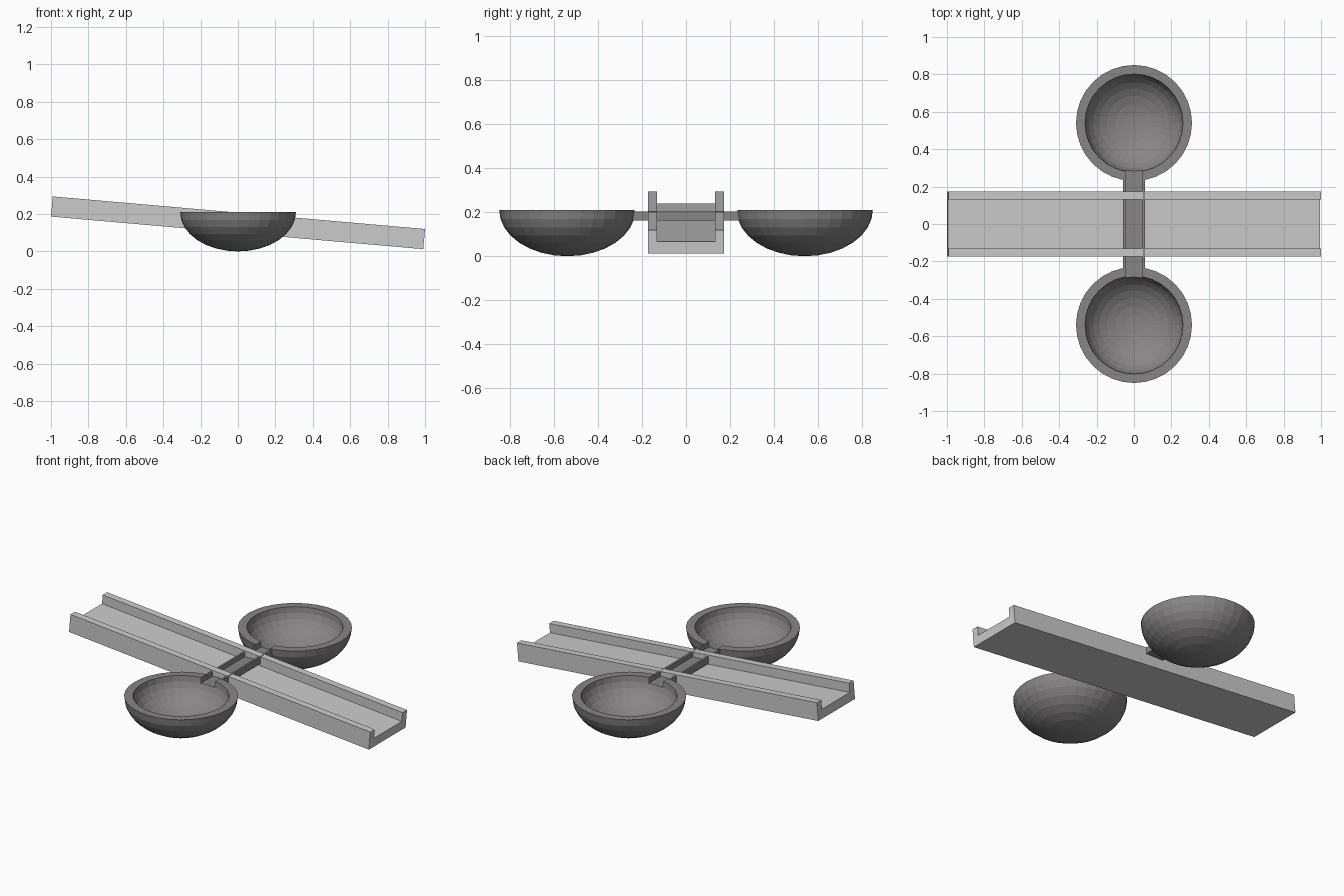
import bpy, bmesh, math
from mathutils import Matrix

if "Cube" in bpy.data.objects:
    bpy.data.objects.remove(bpy.data.objects["Cube"])


def material(name, r, g, b):
    m = bpy.data.materials.new(name)
    m.diffuse_color = (r, g, b, 1)
    m.use_nodes = True
    m.node_tree.nodes["Principled BSDF"].inputs["Base Color"].default_value = m.diffuse_color
    return m


LIGHT = material("light grey", 0.60, 0.60, 0.60)
DARK = material("dark warm grey", 0.245, 0.235, 0.238)


def finish(name, bm, mat):
    bmesh.ops.recalc_face_normals(bm, faces=bm.faces)
    me = bpy.data.meshes.new(name)
    bm.to_mesh(me)
    bm.free()
    ob = bpy.data.objects.new(name, me)
    bpy.context.collection.objects.link(ob)
    me.materials.append(mat)
    return ob


def u_channel(name, length, half_w, wall, z0, floor, top, matrix, mat):
    """Open trough along local x, with cross-section in local y and z."""
    i = half_w - wall
    prof = [(-half_w, z0), (half_w, z0), (half_w, top), (i, top),
            (i, floor), (-i, floor), (-i, top), (-half_w, top)]
    bm = bmesh.new()
    f = bm.faces.new([bm.verts.new((-length / 2, y, z)) for y, z in prof])
    ext = bmesh.ops.extrude_face_region(bm, geom=[f], use_keep_orig=True)
    vs = [v for v in ext["geom"] if isinstance(v, bmesh.types.BMVert)]
    bmesh.ops.translate(bm, verts=vs, vec=(length, 0, 0))
    bmesh.ops.transform(bm, matrix=matrix, verts=bm.verts)
    return finish(name, bm, mat)


# Sloping main trough, high at the left end
tilt = Matrix.Translation((0, 0, 0.153)) @ Matrix.Rotation(math.radians(5), 4, 'Y')
u_channel("main_trough", 1.998, 0.174, 0.042, -0.054, 0.0, 0.054, tilt, LIGHT)

# Small level trough crossing the main one and joining the bowls
cross = Matrix.Rotation(math.radians(90), 4, 'Z')
u_channel("cross_trough", 0.53, 0.058, 0.012, 0.163, 0.176, 0.203, cross, DARK)


# Squashed half-sphere bowls, notched where the cross trough enters
def bowl(name, side):
    rim, n, seg = 0.21, 8, 32
    outer = [(0.31 * math.sin(a), rim - 0.21 * math.cos(a))
             for a in (math.pi / 2 * k / n for k in range(n + 1))]
    inner = [(0.262 * math.sin(a), rim - 0.172 * math.cos(a))
             for a in (math.pi / 2 * k / n for k in range(n, -1, -1))]
    bm = bmesh.new()
    vs = [bm.verts.new((max(r, 0), 0, z)) for r, z in outer + inner]
    es = [bm.edges.new(p) for p in zip(vs, vs[1:])]
    bmesh.ops.spin(bm, geom=vs + es, axis=(0, 0, 1), cent=(0, 0, 0),
                   angle=math.tau, steps=seg, use_merge=False)
    bmesh.ops.remove_doubles(bm, verts=bm.verts, dist=1e-4)
    bmesh.ops.translate(bm, verts=bm.verts, vec=(0, side * 0.54, 0))
    ob = finish(name, bm, DARK)

    # Notch cutter
    bm = bmesh.new()
    bmesh.ops.create_cube(bm, size=1)
    bmesh.ops.scale(bm, verts=bm.verts, vec=(0.092, 0.16, 0.1))
    bmesh.ops.translate(bm, verts=bm.verts, vec=(0, side * 0.26, 0.226))
    cutter = finish(name + "_notch_cutter", bm, DARK)
    cutter.hide_render = True
    cutter.display_type = 'WIRE'
    mod = ob.modifiers.new("notch", 'BOOLEAN')
    mod.operation = 'DIFFERENCE'
    mod.solver = 'EXACT'
    mod.object = cutter


bowl("front_bowl", -1)
bowl("back_bowl", 1)
